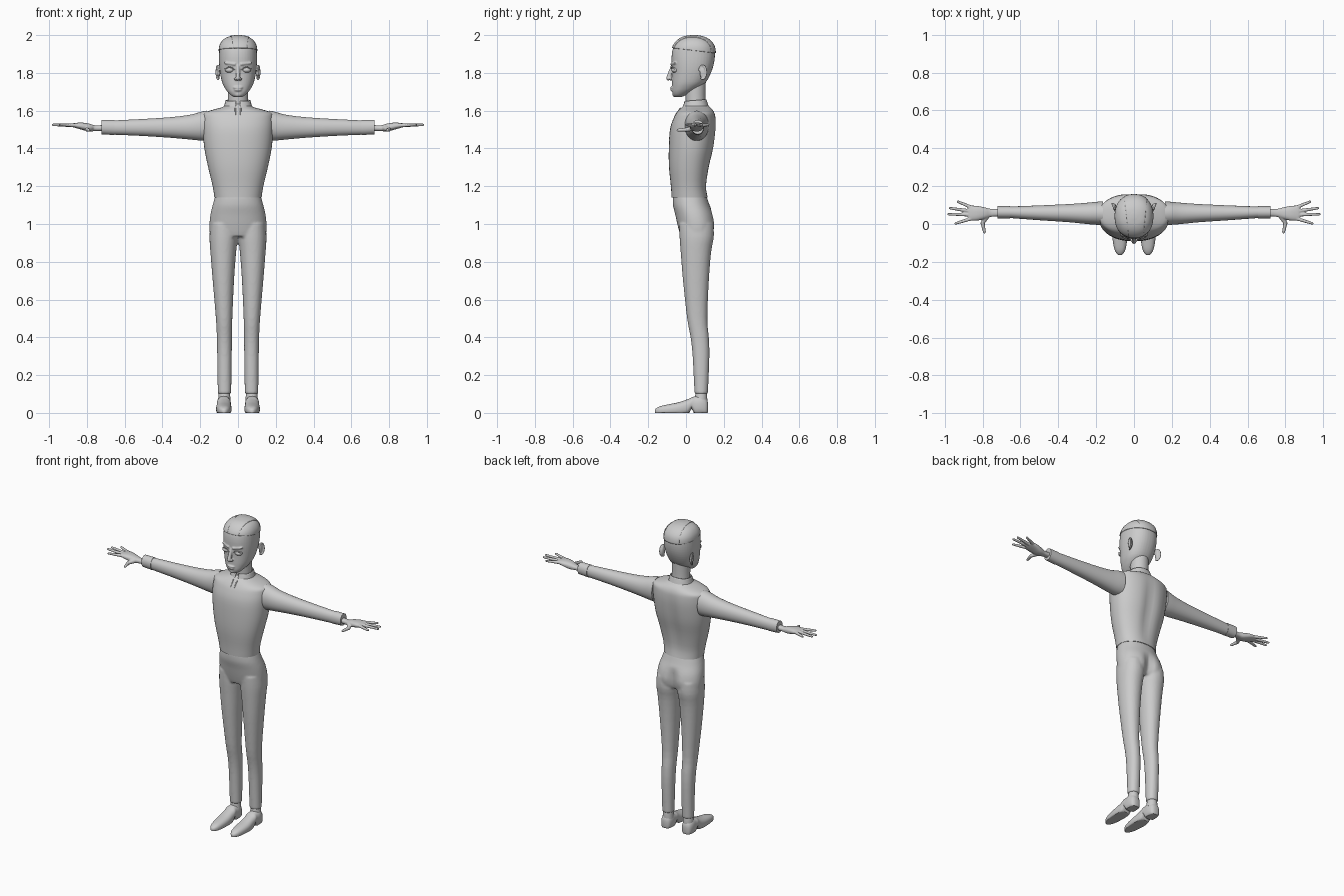
import bpy, bmesh, math
from mathutils import Vector, Matrix

cube = bpy.data.objects.get("Cube")
if cube:
    bpy.data.objects.remove(cube)

GREY = (0.6, 0.6, 0.6, 1)
mat = bpy.data.materials.new("plain grey")
mat.use_nodes = True
mat.diffuse_color = GREY
mat.node_tree.nodes["Principled BSDF"].inputs["Base Color"].default_value = GREY


def spline(rings, steps):
    """Catmull-Rom interpolation of every ring value."""
    out = []
    for i in range(len(rings) - 1):
        a, b, c, d = (rings[max(i - 1, 0)], rings[i], rings[i + 1],
                      rings[min(i + 2, len(rings) - 1)])
        for k in range(steps):
            t = k / steps
            out.append([q + 0.5 * t * (r - p + t * (2 * p - 5 * q + 4 * r - s
                        + t * (3 * (q - r) + s - p))) for p, q, r, s in zip(a, b, c, d)])
    return out + [list(rings[-1])]


def loft(bm, rings, axis="z", power=2, sides=32, steps=3, caps=True):
    """Superellipse rings given as (position, u min, u max, v min, v max)."""
    loops = []
    for pos, u0, u1, v0, v1 in spline(rings, steps):
        loop = []
        for i in range(sides):
            a = 2 * math.pi * i / sides
            c, s = math.cos(a), math.sin(a)
            u = (u0 + u1) / 2 + (u1 - u0) / 2 * math.copysign(abs(c) ** (2 / power), c)
            v = (v0 + v1) / 2 + (v1 - v0) / 2 * math.copysign(abs(s) ** (2 / power), s)
            co = {"z": (u, v, pos), "y": (u, pos, v), "x": (pos, u, v)}[axis]
            loop.append(bm.verts.new(co))
        loops.append(loop)
    for a, b in zip(loops, loops[1:]):
        for i in range(sides):
            j = (i + 1) % sides
            bm.faces.new((a[i], a[j], b[j], b[i]))
    if caps:
        bm.faces.new(loops[0])
        bm.faces.new(loops[-1])


def ball(bm, centre, radii):
    m = Matrix.Translation(centre) @ Matrix.Diagonal((*radii, 1))
    bmesh.ops.create_uvsphere(bm, u_segments=20, v_segments=12, radius=1, matrix=m)


def limb(bm, a, b, r0, r1):
    a, b = Vector(a), Vector(b)
    m = Matrix.Translation((a + b) / 2) @ (b - a).to_track_quat("Z", "Y").to_matrix().to_4x4()
    bmesh.ops.create_cone(bm, cap_ends=True, segments=14, radius1=r0, radius2=r1,
                          depth=(b - a).length, matrix=m)
    ball(bm, a, (r0, r0, r0))
    ball(bm, b, (r1, r1, r1))


def finish(name, bm, mirror=False, voxel=0, thick=0):
    bmesh.ops.recalc_face_normals(bm, faces=bm.faces)
    me = bpy.data.meshes.new(name)
    bm.to_mesh(me)
    bm.free()
    me.materials.append(mat)
    ob = bpy.data.objects.new(name, me)
    bpy.context.collection.objects.link(ob)
    bpy.ops.object.select_all(action="DESELECT")
    ob.select_set(True)
    bpy.context.view_layer.objects.active = ob
    bpy.ops.object.shade_smooth_by_angle(angle=math.radians(45))
    if thick:
        mod = ob.modifiers.new("thickness", "SOLIDIFY")
        mod.thickness = thick
    if voxel:
        mod = ob.modifiers.new("blend", "REMESH")
        mod.mode, mod.voxel_size, mod.use_smooth_shade = "VOXEL", voxel, True
        mod = ob.modifiers.new("soften", "SMOOTH")
        mod.factor, mod.iterations = 0.5, 4
    if mirror:
        mod = ob.modifiers.new("mirror", "MIRROR")
        mod.use_mirror_merge = False
    return ob


def sym(z, w, y0, y1):
    return (z, -w, w, y0, y1)


def groove(bm, depth, z0, z1):
    """Soft vertical hollow down the middle of the back."""
    for v in bm.verts:
        if v.co.y > 0.06 and z0 < v.co.z < z1:
            fade = math.sin(math.pi * (v.co.z - z0) / (z1 - z0))
            v.co.y -= depth * fade * math.exp(-(v.co.x / 0.035) ** 2)


# Shirt body
bm = bmesh.new()
loft(bm, [sym(1.14, .125, -.076, .115), sym(1.2, .134, -.08, .11), sym(1.3, .158, -.09, .125),
          sym(1.4, .178, -.091, .148), sym(1.5, .187, -.085, .16), sym(1.56, .187, -.066, .159),
          sym(1.588, .18, -.05, .152), sym(1.607, .125, -.034, .14), sym(1.62, .08, -.02, .125),
          sym(1.635, .06, -.005, .11)], power=2.25, sides=48)
groove(bm, .014, 1.14, 1.62)
finish("shirt_body", bm)

# Standing collar, open at the throat
bm = bmesh.new()
loft(bm, [sym(1.6, .08, -.026, .125), sym(1.63, .072, -.016, .116), sym(1.655, .066, -.008, .108)],
     power=2.2, sides=48, caps=False)
gap = [f for f in bm.faces if abs(f.calc_center_median().x) < .014
       and f.calc_center_median().y < .03]
bmesh.ops.delete(bm, geom=gap, context="FACES")
for v in bm.verts:
    v.co.z += .08 * (v.co.y - .05)
finish("collar", bm, thick=.006)

# Throat placket
bm = bmesh.new()
for x in (-.014, .014):
    limb(bm, (x, -.03, 1.612), (x, -.055, 1.578), .004, .003)
finish("placket", bm)

# Neck
bm = bmesh.new()
loft(bm, [sym(1.58, .058, 0, .112), sym(1.65, .054, -.002, .103), sym(1.76, .055, -.01, .105)])
finish("neck", bm)

# Sleeves and cuffs
bm = bmesh.new()
loft(bm, [(.165, -.008, .12, 1.44, 1.6), (.2, -.004, .117, 1.442, 1.593),
          (.25, 0, .112, 1.447, 1.579), (.35, .01, .105, 1.456, 1.566),
          (.5, .02, .098, 1.466, 1.556), (.66, .032, .092, 1.473, 1.548)], "x", 2.1)
finish("sleeves", bm, mirror=True)
bm = bmesh.new()
loft(bm, [(.655, .029, .095, 1.471, 1.551), (.722, .03, .094, 1.475, 1.551)], "x", 2.1)
finish("cuffs", bm, mirror=True)

# Hands
bm = bmesh.new()
loft(bm, [(.71, .04, .08, 1.493, 1.525), (.755, .038, .08, 1.492, 1.522),
          (.79, .026, .088, 1.49, 1.532), (.83, .018, .096, 1.5, 1.537),
          (.868, .02, .096, 1.511, 1.534), (.878, .035, .085, 1.517, 1.529)], "x", 2.4)
for base, tip in [((.855, .03), (.942, .003)), ((.865, .049), (.98, .052)),
                  ((.865, .068), (.973, .084)), ((.85, .084), (.93, .118))]:
    limb(bm, (*base, 1.522), (*tip, 1.525), .0105, .0068)
limb(bm, (.775, .045, 1.508), (.8, .005, 1.5), .015, .011)
limb(bm, (.8, .005, 1.5), (.79, -.042, 1.497), .011, .008)
finish("hands", bm, mirror=True, voxel=.0035)

# Trousers: hips and both legs blended together
bm = bmesh.new()
loft(bm, [sym(.935, .142, -.028, .138), sym(.96, .15, -.036, .152), sym(1.0, .151, -.046, .157),
          sym(1.05, .146, -.057, .146), sym(1.1, .134, -.069, .125), sym(1.15, .12, -.07, .108)],
     power=2.2, sides=48)
groove(bm, .028, .88, 1.08)
for s in (1, -1):
    rings = [(.1, .036, .107, .045, .116), (.3, .033, .11, .035, .124), (.4, .032, .112, .024, .121),
             (.5, .03, .117, .006, .113), (.7, .021, .134, -.016, .121), (.85, .01, .146, -.028, .133),
             (.93, .001, .151, -.034, .147), (1.0, .005, .146, -.036, .145)]
    loft(bm, [(z, min(a * s, b * s), max(a * s, b * s), c, d) for z, a, b, c, d in rings],
         power=2.15)
finish("trousers", bm, voxel=.007)

# Shoes with raised heel arch, and ankles
bm = bmesh.new()
loft(bm, [(.117, .062, .088, .01, .05), (.108, .046, .104, -.015, .075),
          (.08, .038, .112, -.015, .092), (.048, .038, .112, -.012, .088),
          (.03, .038, .112, .02, .082), (.008, .036, .113, -.01, .072),
          (-.04, .034, .116, -.015, .056), (-.09, .037, .112, -.015, .046),
          (-.135, .045, .103, -.012, .036), (-.158, .058, .09, -.005, .024),
          (-.165, .068, .08, 0, .015)], "y", 2.4)
for v in bm.verts:
    v.co.z = max(v.co.z, 0)
finish("shoes", bm, mirror=True)
bm = bmesh.new()
loft(bm, [(.06, .039, .106, .043, .113), (.086, .041, .104, .048, .112),
          (.12, .043, .1, .052, .108)])
finish("ankles", bm, mirror=True)

# Head with face features
skull = [sym(1.672, .02, -.06, -.025), sym(1.682, .038, -.068, .0), sym(1.7, .056, -.073, .035),
         sym(1.72, .07, -.074, .07), sym(1.75, .084, -.074, .105), sym(1.8, .095, -.073, .132),
         sym(1.85, .1, -.076, .148), sym(1.9, .1, -.075, .153), sym(1.94, .096, -.065, .146),
         sym(1.97, .078, -.04, .122), sym(1.987, .048, -.008, .088), sym(1.993, .012, .03, .055)]
bm = bmesh.new()
loft(bm, skull, power=2.25, sides=40)
limb(bm, (0, -.07, 1.84), (0, -.093, 1.772), .009, .0125)
ball(bm, (0, -.056, 1.687), (.022, .017, .016))
ball(bm, (0, -.075, 1.722), (.026, .009, .006))
ball(bm, (0, -.074, 1.709), (.02, .009, .006))
for s in (1, -1):
    ball(bm, (.012 * s, -.084, 1.768), (.009, .01, .008))
    limb(bm, (.018 * s, -.076, 1.846), (.07 * s, -.058, 1.853), .007, .005)
finish("head", bm, voxel=.004)

# Eyes with upper lids
bm = bmesh.new()
ball(bm, (.044, -.056, 1.815), (.025, .021, .015))
finish("eyes", bm, mirror=True)
bm = bmesh.new()
lid = [(.02, -.073, 1.817), (.032, -.077, 1.829), (.05, -.073, 1.831), (.068, -.06, 1.82)]
for a, b in zip(lid, lid[1:]):
    limb(bm, a, b, .003, .003)
finish("eyelids", bm, mirror=True)

# Ears: a thin cup with a rolled rim
bm = bmesh.new()
ball(bm, (.103, .09, 1.803), (.008, .018, .034))
rim = []
for i in range(11):
    a = math.radians(-110 + 27 * i)
    y = math.cos(a)
    rim.append((.106 + .008 * y, .088 + .019 * y, 1.803 + .036 * math.sin(a)))
for a, b in zip(rim, rim[1:]):
    limb(bm, a, b, .0055, .0055)
finish("ears", bm, mirror=True, voxel=.003)

# Hair: a cap, plus a thicker swept section beside the parting
for name, grow in (("hair_cap", 1.03), ("hair_sweep", 1.045)):
    bm = bmesh.new()
    loft(bm, skull, power=2.25, sides=64, steps=5)
    pivot = Vector((0, .04, 1.83))
    for v in bm.verts:
        v.co = pivot + (v.co - pivot) * grow
    cuts = [((0, .07, 1.915), (0, .12, 1)), ((0, .07, 1.915), (0, .85, 1))]
    if name == "hair_sweep":
        cuts.append(((-.035, .0, 1.95), (1, .12, 0)))
        cuts.append(((.06, .04, 1.95), (-1, .1, 0)))
    for point, normal in cuts:
        bmesh.ops.bisect_plane(bm, geom=bm.verts[:] + bm.edges[:] + bm.faces[:],
                               plane_co=point, plane_no=normal,
                               clear_inner=normal != cuts[1][1])
    if name == "hair_sweep":
        back = [f for f in bm.faces if f.calc_center_median().z < 1.87]
        bmesh.ops.delete(bm, geom=back, context="FACES")
    finish(name, bm, thick=.009)
